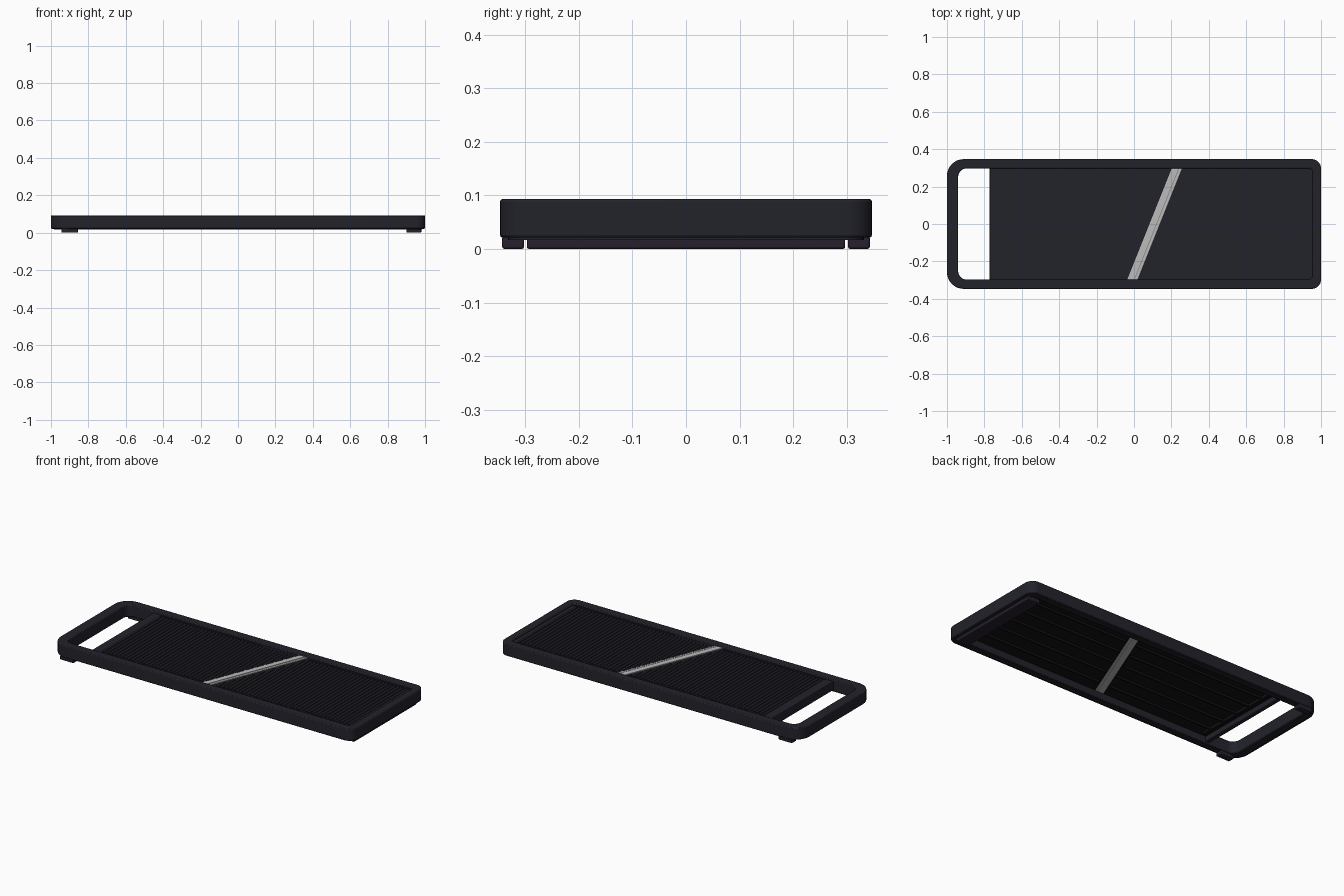
import bpy, bmesh, math
from mathutils import Vector

old = bpy.data.objects.get("Cube")
if old:
    bpy.data.objects.remove(old, do_unlink=True)


def material(name, rgb, rough=0.6):
    m = bpy.data.materials.new(name)
    m.use_nodes = True
    m.diffuse_color = (*rgb, 1)
    node = m.node_tree.nodes["Principled BSDF"]
    node.inputs["Base Color"].default_value = (*rgb, 1)
    node.inputs["Roughness"].default_value = rough
    return m


NAVY = material("dark navy plastic", (0.016, 0.016, 0.024))
BLACK = material("black underside", (0.006, 0.006, 0.008))
RUBBER = material("dark plum rubber", (0.019, 0.014, 0.025))
STEEL = material("blade steel", (0.5, 0.5, 0.5))
GREY = material("blade edge grey", (0.27, 0.27, 0.28))


def finish(bm, name, mats, bevel=0.0):
    bmesh.ops.recalc_face_normals(bm, faces=bm.faces)
    me = bpy.data.meshes.new(name)
    bm.to_mesh(me)
    bm.free()
    for m in mats:
        me.materials.append(m)
    ob = bpy.data.objects.new(name, me)
    bpy.context.collection.objects.link(ob)
    if bevel:
        mod = ob.modifiers.new("soft edges", 'BEVEL')
        mod.width, mod.segments, mod.limit_method = bevel, 2, 'ANGLE'
    bpy.ops.object.select_all(action='DESELECT')
    ob.select_set(True)
    bpy.context.view_layer.objects.active = ob
    bpy.ops.object.shade_smooth_by_angle(angle=math.radians(35))
    return ob


def rounded(x0, x1, y, r_left, r_right, n=8):
    """Outline of a rectangle with its own radius at each end."""
    pts = []
    corners = [(x1, y, r_right), (x0, y, r_left), (x0, -y, r_left), (x1, -y, r_right)]
    for k, (cx, cy, r) in enumerate(corners):
        mx, my = cx - math.copysign(r, cx), cy - math.copysign(r, cy)
        for i in range(n + 1):
            a = math.pi / 2 * (k + i / n)
            pts.append((mx + r * math.cos(a), my + r * math.sin(a)))
    return pts


def frame(name, outer, inner, z0, z1, bevel):
    bm = bmesh.new()
    loops = [[bm.verts.new((x, y, z)) for x, y in pts]
             for pts, z in ((outer, z0), (outer, z1), (inner, z1), (inner, z0))]
    n = len(outer)
    for a, b in zip(loops, loops[1:] + loops[:1]):
        for i in range(n):
            j = (i + 1) % n
            bm.faces.new((a[i], a[j], b[j], b[i]))
    return finish(bm, name, [NAVY], bevel)


def prism(bm, pts, z0, z1):
    low, high = [[bm.verts.new((x, y, z)) for x, y in pts] for z in (z0, z1)]
    faces = [bm.faces.new(low), bm.faces.new(high)]
    for i in range(len(pts)):
        j = (i + 1) % len(pts)
        faces.append(bm.faces.new((low[i], low[j], high[j], high[i])))
    return faces


def rect(x0, x1, y0, y1):
    return [(x0, y0), (x1, y0), (x1, y1), (x0, y1)]


def block(name, pts, z0, z1, mat, bevel=0.0):
    bm = bmesh.new()
    prism(bm, pts, z0, z1)
    return finish(bm, name, [mat], bevel)


HALF = 0.297          # half width of the opening inside the frame
END = 0.955           # inner end of the frame
DECK = 0.082          # height of the slicing deck


def slant(y):
    """Centre line of the blade."""
    return 0.11 + 0.4 * y


# Outer frame and the thin lip under it
inner = rounded(-0.94, END, HALF, 0.045, 0.02)
frame("frame", rounded(-1, 1, 0.347, 0.09, 0.05), inner, 0.021, 0.093, 0.005)
frame("frame_lower_lip", rounded(-0.985, 0.985, 0.332, 0.08, 0.04),
      rounded(-0.95, 0.965, 0.307, 0.05, 0.025), 0.017, 0.022, 0.0)

# Deck in two halves, each ending at the blade slot, with a black underside
for name, sign, x_end in (("deck_handle_half", -1, -0.77), ("deck_far_half", 1, 0.96)):
    w = HALF + 0.003
    edge = sign * 0.012
    bm = bmesh.new()
    prism(bm, [(x_end, -w), (slant(-w) + edge, -w), (slant(w) + edge, w), (x_end, w)],
          0.06, DECK)
    bm.normal_update()
    bmesh.ops.recalc_face_normals(bm, faces=bm.faces)
    for f in bm.faces:
        f.material_index = 1 if f.normal.z < -0.5 else 0
    finish(bm, name, [NAVY, BLACK])

# Fine cross ridges on the deck, broken where the blade passes
bm = bmesh.new()
step, low, high, side = 0.024, -0.715, 0.945, 0.278
for i in range(int((high - low) / step)):
    x0 = low + i * step
    x1 = x0 + 0.014
    cut = (x0 + x1) / 2
    y_cut = (cut - 0.11) / 0.4
    spans = [(-side, side)]
    if abs(y_cut) < side + 0.09:
        spans = [(-side, min(side, y_cut - 0.09)), (max(-side, y_cut + 0.09), side)]
    for a, b in spans:
        if b - a > 0.01:
            prism(bm, rect(x0, x1, a, b), DECK - 0.001, DECK + 0.004)
finish(bm, "deck_ridges", [NAVY])

# Slim border beads around the ridged area
bm = bmesh.new()
for s in (-1, 1):
    y0, y1 = sorted((s * 0.287, s * 0.297))
    prism(bm, rect(-0.72, -0.05, y0, y1), DECK - 0.001, DECK + 0.003)
    prism(bm, rect(0.28, 0.955, y0, y1), DECK - 0.001, DECK + 0.003)
finish(bm, "deck_border", [NAVY])

# Diagonal blade: steel strip, grey groove and steel holder
for name, a, b, z0, z1, mat in (("blade", -0.027, 0.008, 0.058, 0.088, STEEL),
                                ("blade_groove", 0.008, 0.013, 0.058, 0.085, GREY),
                                ("blade_holder", 0.013, 0.027, 0.058, 0.087, STEEL)):
    block(name, [(slant(-HALF) + a, -HALF), (slant(-HALF) + b, -HALF),
                 (slant(HALF) + b, HALF), (slant(HALF) + a, HALF)], z0, z1, mat)

# Cross bar closing the deck beside the hand opening
block("handle_cross_bar", rect(-0.772, -0.745, -0.3, 0.3), 0.03, DECK, NAVY, 0.003)
block("inner_cross_bar", rect(-0.715, -0.70, -0.27, 0.27), 0.045, 0.062, BLACK)

# Lengthwise stiffening ribs below the deck
bm = bmesh.new()
for k in range(-2, 3):
    y = k * 0.105
    for a, b in ((-0.70, slant(y) - 0.04), (slant(y) + 0.04, 0.92)):
        prism(bm, rect(a, b, y - 0.005, y + 0.005), 0.048, 0.061)
finish(bm, "underside_ribs", [BLACK])

# Feet: a pair beside the handle and one wide bar at the far end
for side_name, s in (("left", 1), ("right", -1)):
    y0, y1 = sorted((s * 0.302, s * 0.343))
    block("foot_" + side_name, rect(-0.945, -0.855, y0, y1), 0.0, 0.024, RUBBER, 0.004)
block("foot_bar", rect(0.9, 0.98, -0.297, 0.297), 0.0, 0.024, RUBBER, 0.004)
